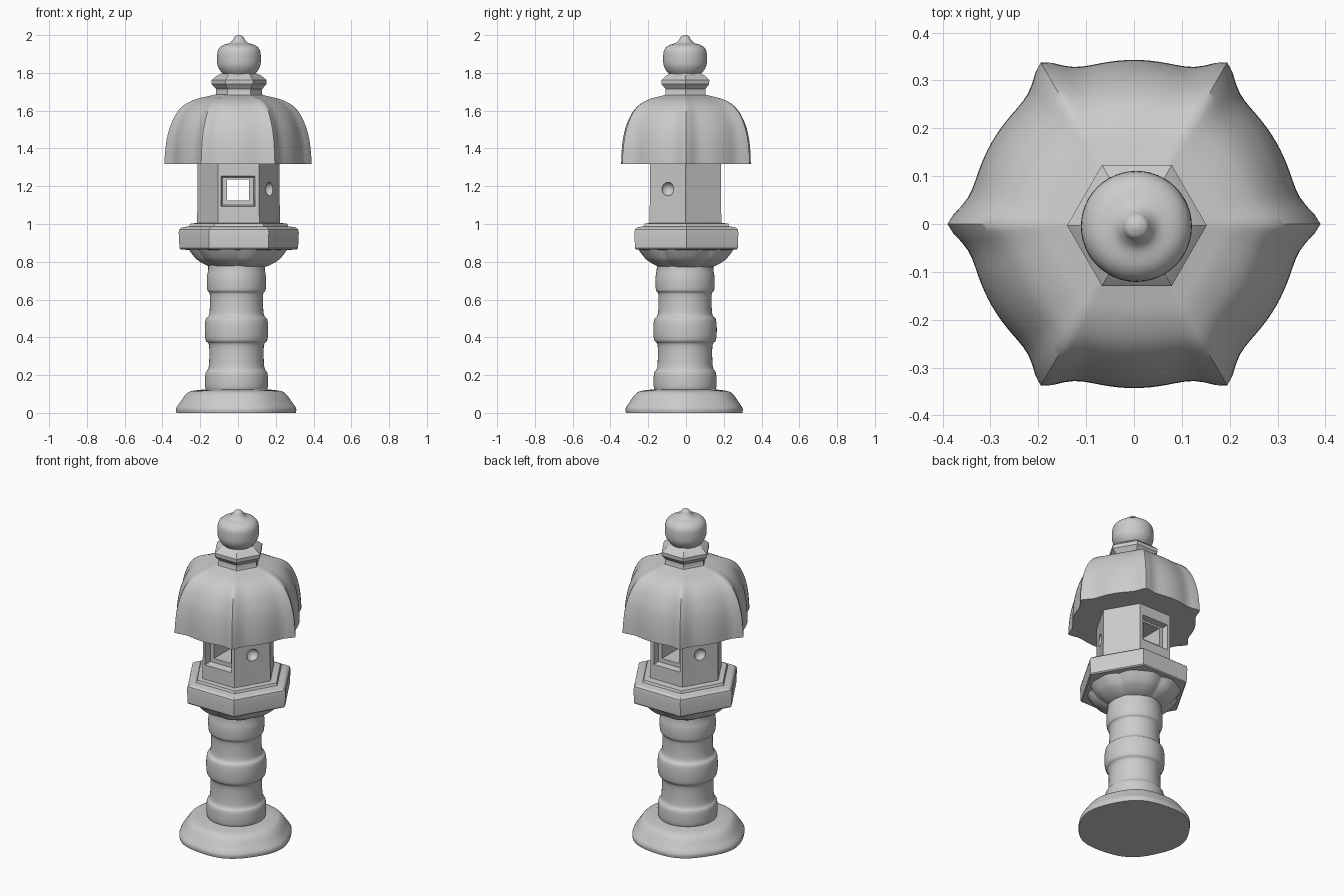
import bpy, bmesh, math
from mathutils import Matrix

if "Cube" in bpy.data.objects:
    bpy.data.objects.remove(bpy.data.objects["Cube"])

SEG = 120


def hexagon(a):
    """Radius factor of a hexagon with corners on the x axis."""
    return math.cos(math.pi / 6) / math.cos(a % (math.pi / 3) - math.pi / 6)


def corner_angle(a):
    """Degrees to the nearest hexagon corner."""
    d = math.degrees(a) % 60
    return min(d, 60 - d)


def smooth(points, n=5):
    """Catmull-Rom refinement of a profile."""
    p = [points[0]] + list(points) + [points[-1]]
    out = []
    for i in range(1, len(p) - 2):
        for k in range(n):
            t = k / n
            out.append(tuple(0.5 * (2 * b + (c - a) * t + (2 * a - 5 * b + 4 * c - d) * t * t
                                    + (3 * b - a - 3 * c + d) * t ** 3)
                             for a, b, c, d in zip(p[i - 1], p[i], p[i + 1], p[i + 2])))
    return out + [points[-1]]


def finish(name, bm, angle=35):
    bmesh.ops.recalc_face_normals(bm, faces=bm.faces[:])
    me = bpy.data.meshes.new(name)
    bm.to_mesh(me)
    bm.free()
    ob = bpy.data.objects.new(name, me)
    bpy.context.collection.objects.link(ob)
    bpy.ops.object.select_all(action='DESELECT')
    ob.select_set(True)
    bpy.context.view_layer.objects.active = ob
    bpy.ops.object.shade_smooth_by_angle(angle=math.radians(angle))
    return ob


def loft(name, profile, radius, center=(0, 0), seg=SEG, angle=35):
    """Closed stack of rings; z is the last value of every profile point."""
    bm = bmesh.new()
    rings = []
    for p in profile:
        ring = []
        for i in range(seg):
            a = 2 * math.pi * i / seg
            r = radius(p, a)
            ring.append(bm.verts.new((center[0] + r * math.cos(a),
                                      center[1] + r * math.sin(a), p[-1])))
        rings.append(ring)
    for lo, hi in zip(rings, rings[1:]):
        for i in range(seg):
            j = (i + 1) % seg
            bm.faces.new((lo[i], lo[j], hi[j], hi[i]))
    bm.faces.new(rings[0][::-1])
    bm.faces.new(rings[-1])
    return finish(name, bm, angle)


def round_r(p, a):
    return p[0]


def hex_r(p, a):
    return p[0] * hexagon(a)


# Foot: low, slightly uneven mound
foot = [(0.312, 0), (0.313, 0.025), (0.29, 0.06), (0.265, 0.095), (0.235, 0.115), (0.16, 0.125)]
loft("foot", smooth(foot), lambda p, a: p[0] * (1 + 0.015 * math.cos(6 * a + 0.5)),
     (-0.01, -0.01), angle=60)

# Column with three swollen rings
column = [(0.155, 0.11), (0.166, 0.14), (0.164, 0.21), (0.147, 0.245), (0.145, 0.355),
          (0.163, 0.385), (0.168, 0.44), (0.163, 0.495), (0.144, 0.525), (0.141, 0.625),
          (0.154, 0.65), (0.157, 0.71), (0.15, 0.76), (0.15, 0.81)]
loft("column", smooth(column), round_r, (-0.008, -0.005), 64, 60)

# Petalled bowl under the platform
bowl = [(0.14, 0.77), (0.18, 0.785), (0.222, 0.81), (0.25, 0.84), (0.272, 0.87)]


def petal_r(p, a):
    h = 0.4 + 0.6 * hexagon(a)
    return p[0] * h * (0.97 + 0.06 * abs(math.sin(6 * a)))


loft("petal_bowl", smooth(bowl), petal_r, angle=50)

# Hexagonal platform with a shallow step
platform = [(0.265, 0.862), (0.308, 0.866), (0.314, 0.872), (0.318, 0.955), (0.314, 0.972),
            (0.300, 0.982), (0.262, 0.988), (0.256, 1.002), (0.20, 1.008)]
loft("platform", platform, hex_r, (0.004, 0.002), 6, 25)

# Light chamber
chamber = loft("light_chamber", [(0.22, 0.99), (0.217, 1.16), (0.217, 1.33)], hex_r,
               (0.003, -0.003), 6, 25)


def add_window(bm, w0, z0, z1, w1, y0, y1, m1=0.0):
    """Tapered block from y0 (half width w0) to y1 (half width w1)."""
    a = [bm.verts.new((x, y0, z)) for x, z in ((-w0, z0), (w0, z0), (w0, z1), (-w0, z1))]
    b = [bm.verts.new((x, y1, z)) for x, z in
         ((-w1, z0 + m1), (w1, z0 + m1), (w1, z1 - m1), (-w1, z1 - m1))]
    for i in range(4):
        j = (i + 1) % 4
        bm.faces.new((a[i], a[j], b[j], b[i]))
    bm.faces.new(a[::-1])
    bm.faces.new(b)


def cut(target, bm):
    cutter = finish("cutter", bm)
    cutter.hide_render = True
    mod = target.modifiers.new("cut", 'BOOLEAN')
    mod.operation = 'DIFFERENCE'
    mod.solver = 'EXACT'
    mod.object = cutter
    bpy.context.view_layer.objects.active = target
    bpy.ops.object.modifier_apply(modifier=mod.name)
    bpy.data.objects.remove(cutter)


# Through window, then the recessed frames front and back
bm = bmesh.new()
add_window(bm, 0.058, 1.125, 1.235, 0.058, -0.5, 0.5)
cut(chamber, bm)
for s in (-1, 1):
    bm = bmesh.new()
    add_window(bm, 0.094, 1.09, 1.257, 0.082, s * 0.21, s * 0.15, 0.01)
    cut(chamber, bm)

# Small round dents on two opposite faces
for a in (-30, 150):
    bm = bmesh.new()
    t = math.radians(a)
    bmesh.ops.create_uvsphere(bm, u_segments=20, v_segments=12, radius=0.036,
                              matrix=Matrix.Translation((0.193 * math.cos(t), 0.193 * math.sin(t), 1.185)))
    cut(chamber, bm)
bpy.ops.object.select_all(action='DESELECT')
chamber.select_set(True)
bpy.context.view_layer.objects.active = chamber
bpy.ops.object.shade_smooth_by_angle(angle=math.radians(30))

# Domed roof: (corner radius, face radius, hexagon blend, z)
roof = [(0.390, 0.343, 0.0, 1.318), (0.386, 0.341, 0.0, 1.38), (0.377, 0.334, 0.05, 1.45),
        (0.358, 0.318, 0.15, 1.52), (0.327, 0.288, 0.3, 1.585), (0.285, 0.25, 0.5, 1.63),
        (0.225, 0.197, 0.7, 1.66), (0.165, 0.143, 1.0, 1.675), (0.12, 0.104, 1.0, 1.685)]


def roof_r(p, a):
    corner, face, blend, z = p
    ridge = math.exp(-(corner_angle(a) / 6.5) ** 1.6)
    return (1 - blend) * (face + (corner - face) * ridge) + blend * corner * hexagon(a)


loft("roof", smooth(roof), roof_r, angle=50)

# Hexagonal collar between roof and finial
collar = [(0.135, 1.665), (0.122, 1.69), (0.122, 1.715), (0.145, 1.74), (0.146, 1.762),
          (0.118, 1.785), (0.085, 1.80)]
loft("collar", collar, hex_r, (0.006, -0.003), 6, 25)

# Bud-shaped finial
finial = [(0.075, 1.785), (0.098, 1.81), (0.113, 1.84), (0.116, 1.88), (0.111, 1.92),
          (0.088, 1.945), (0.05, 1.958), (0.032, 1.975), (0.022, 1.992), (0.006, 2.0)]
loft("finial", smooth(finial, 4), round_r, (0.005, -0.005), 48, 60)
